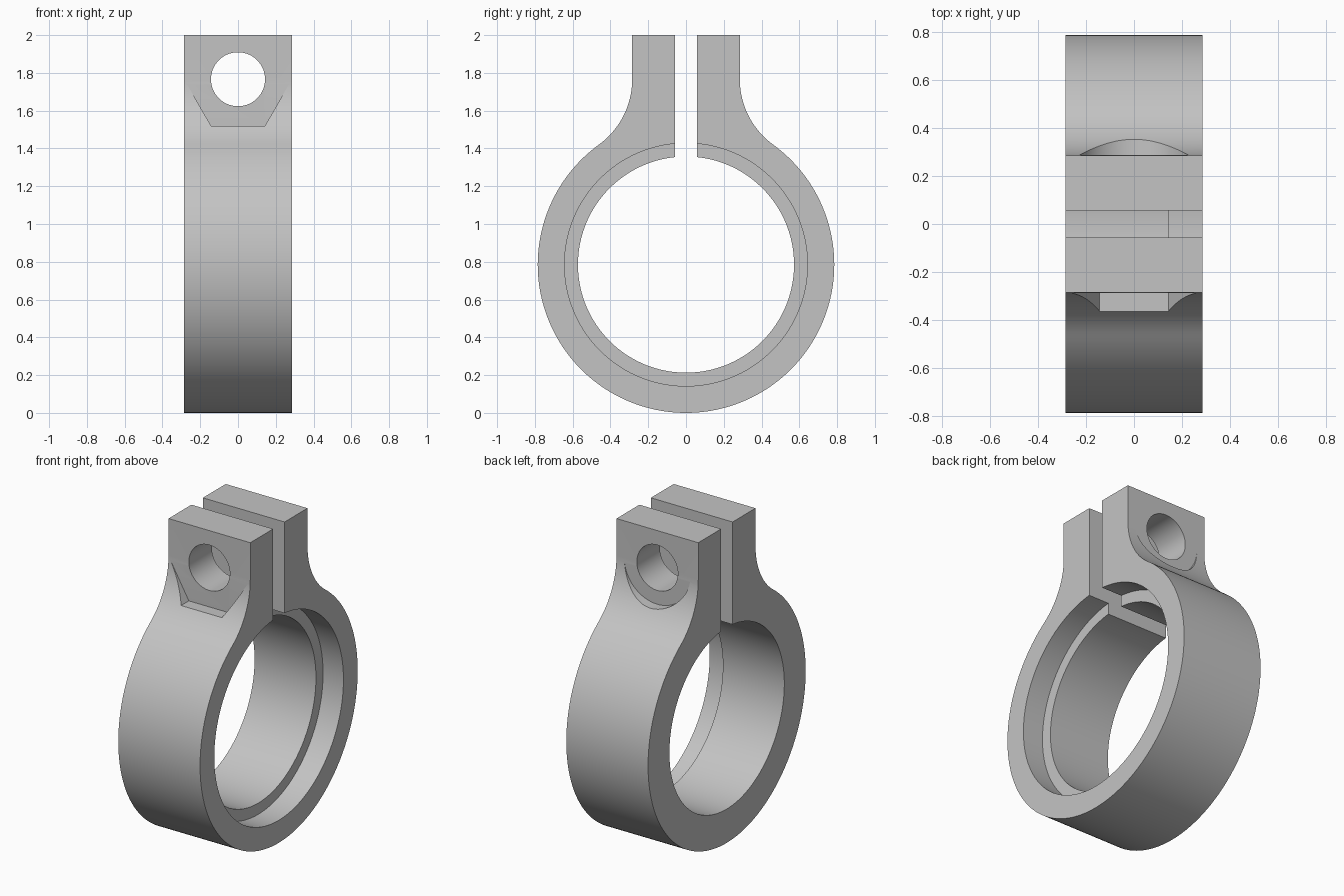
import bpy, bmesh, math
from mathutils import Matrix

if "Cube" in bpy.data.objects:
    bpy.data.objects.remove(bpy.data.objects["Cube"])

R, BORE, STEP = 0.785, 0.572, 0.643      # ring radii
ZC, HALF, SLOT, EAR = 0.785, 0.285, 0.057, 0.285
FIL = 0.428                              # fillet between ear and ring
FY = EAR + FIL
ZH = ZC + math.sqrt((R + FIL) ** 2 - FY ** 2)   # bolt axis height

steel = bpy.data.materials.new("grey metal")
steel.diffuse_color = (0.55, 0.55, 0.55, 1)
steel.use_nodes = True
steel.node_tree.nodes["Principled BSDF"].inputs["Base Color"].default_value = steel.diffuse_color


def finish(name, bm):
    bmesh.ops.recalc_face_normals(bm, faces=bm.faces)
    me = bpy.data.meshes.new(name)
    bm.to_mesh(me)
    bm.free()
    me.materials.append(steel)
    ob = bpy.data.objects.new(name, me)
    bpy.context.collection.objects.link(ob)
    return ob


def arc(cy, cz, r, a0, a1, n):
    return [(cy + r * math.cos(a0 + (a1 - a0) * i / n),
             cz + r * math.sin(a0 + (a1 - a0) * i / n)) for i in range(n + 1)]


def cylinder(name, radius, sides, axis, lo, hi, z, turn=0.0):
    """Cutter running from lo to hi along the x or y axis."""
    bm = bmesh.new()
    bmesh.ops.create_cone(bm, cap_ends=True, segments=sides, radius1=radius,
                          radius2=radius, depth=hi - lo,
                          matrix=Matrix.Rotation(turn, 4, 'Z'))
    rot = Matrix.Rotation(math.pi / 2, 4, 'Y' if axis == 'x' else 'X')
    mid = (lo + hi) / 2
    pos = (mid, 0, z) if axis == 'x' else (0, mid, z)
    bmesh.ops.transform(bm, matrix=Matrix.Translation(pos) @ rot, verts=bm.verts)
    return finish(name, bm)


# Half outline (+y side): slot, ear top, fillet, outer ring; then bore back up
touch = math.atan2(ZH - ZC, FY)
outer = [(SLOT, 2.0), (EAR, 2.0)]
outer += arc(FY, ZH, FIL, math.pi, math.pi + touch, 20)
outer += arc(0, ZC, R, touch, -math.pi / 2, 72)[1:]
inner = arc(0, ZC, BORE, -math.pi / 2, math.acos(SLOT / BORE), 84)
mirror = lambda pts: [(-y, z) for y, z in reversed(pts)]
outline = outer + mirror(outer)[1:] + mirror(inner) + inner[1:]

# Clamp body: extrude the open outline along x
bm = bmesh.new()
face = bm.faces.new([bm.verts.new((-HALF, y, z)) for y, z in outline])
ext = bmesh.ops.extrude_face_region(bm, geom=[face])
bmesh.ops.translate(bm, vec=(2 * HALF, 0, 0),
                    verts=[v for v in ext["geom"] if isinstance(v, bmesh.types.BMVert)])
body = finish("clamp_ring", bm)

# Stepped bore, bolt hole, hexagonal nut seat in front, round bolt head seat behind
cutters = [
    cylinder("bore_step_cutter", STEP, 160, 'x', 0.143, 0.4, ZC),
    cylinder("bolt_hole_cutter", 0.143, 64, 'y', -0.6, 0.6, ZH),
    cylinder("nut_seat_cutter", 0.285, 6, 'y', -0.6, -EAR - 0.001, ZH, math.pi / 6),
    cylinder("bolt_head_seat_cutter", 0.23, 96, 'y', EAR + 0.001, 0.6, ZH),
]
# Corners of the nut seat point sideways
seat = cutters[2].data
if max(v.co.x for v in seat.vertices) < 0.28:
    seat.transform(Matrix.Translation((0, 0, ZH)) @ Matrix.Rotation(math.pi / 6, 4, 'Y')
                   @ Matrix.Translation((0, 0, -ZH)))

bpy.context.view_layer.objects.active = body
body.select_set(True)
for c in cutters:
    mod = body.modifiers.new(c.name, 'BOOLEAN')
    mod.operation, mod.solver, mod.object = 'DIFFERENCE', 'EXACT', c
    bpy.ops.object.modifier_apply(modifier=mod.name)
    bpy.data.objects.remove(c)
bpy.ops.object.shade_smooth_by_angle(angle=math.radians(25))
